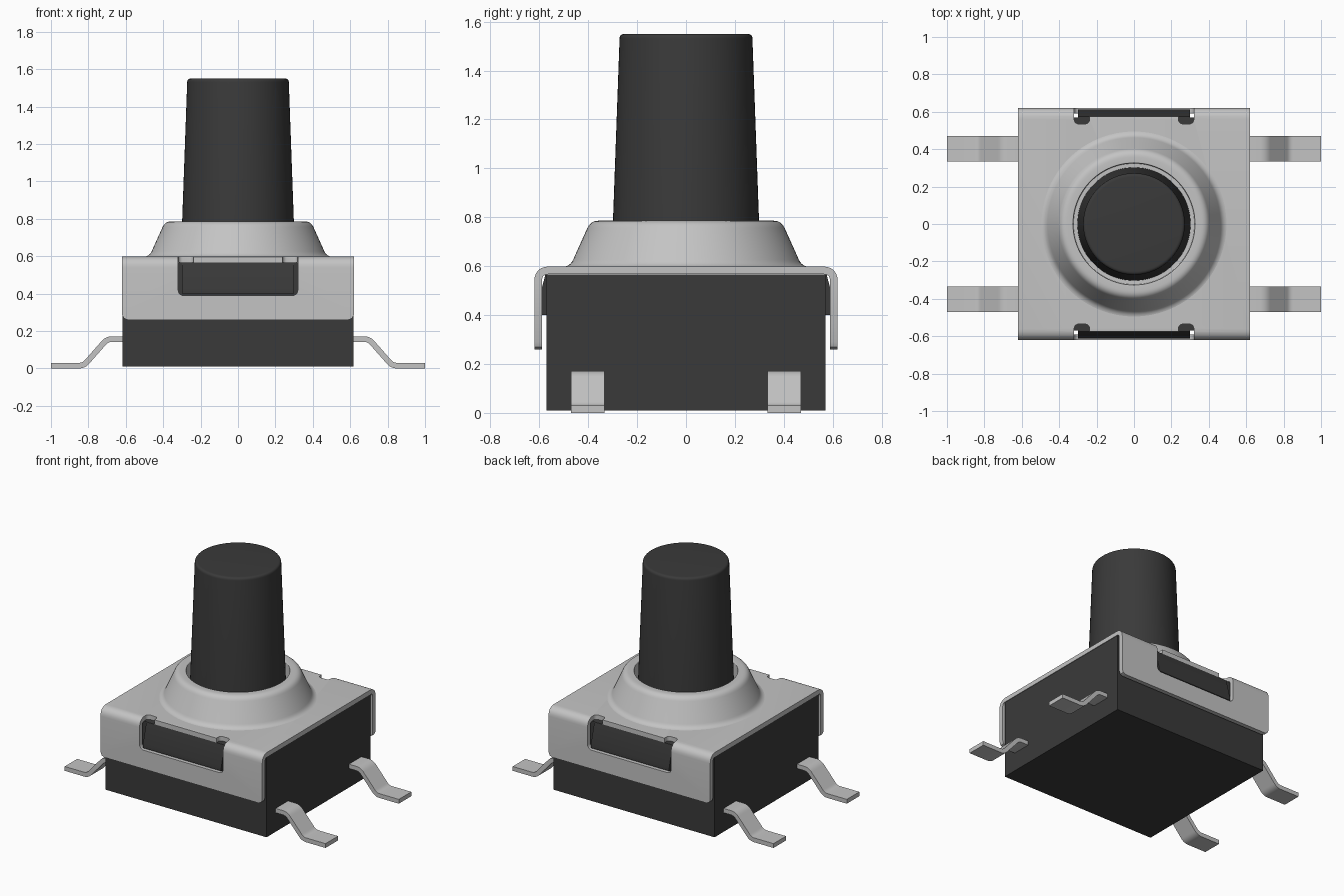
import bpy, bmesh, math
from mathutils import Vector

default = bpy.data.objects.get("Cube")
if default:
    bpy.data.objects.remove(default, do_unlink=True)


def material(name, value, rough):
    m = bpy.data.materials.new(name)
    m.use_nodes = True
    color = (value, value, value, 1)
    m.diffuse_color = color
    shader = m.node_tree.nodes["Principled BSDF"]
    shader.inputs["Base Color"].default_value = color
    shader.inputs["Roughness"].default_value = rough
    return m


METAL = material("light grey metal", 0.55, 0.5)
PLASTIC = material("dark grey plastic", 0.042, 0.6)


def finish(name, bm, mat, angle=30):
    bmesh.ops.recalc_face_normals(bm, faces=bm.faces)
    mesh = bpy.data.meshes.new(name)
    bm.to_mesh(mesh)
    bm.free()
    mesh.materials.append(mat)
    ob = bpy.data.objects.new(name, mesh)
    bpy.context.collection.objects.link(ob)
    smooth(ob, angle)
    return ob


def smooth(ob, angle=30):
    bpy.ops.object.select_all(action='DESELECT')
    ob.select_set(True)
    bpy.context.view_layer.objects.active = ob
    bpy.ops.object.shade_smooth_by_angle(angle=math.radians(angle))


def prism(points, axis, lo, hi):
    """Extrude a closed 2D outline along axis x or y (outline is the other axis and z)."""
    bm = bmesh.new()
    place = (lambda p, t: (t, p[0], p[1])) if axis == 'x' else (lambda p, t: (p[0], t, p[1]))
    a = [bm.verts.new(place(p, lo)) for p in points]
    b = [bm.verts.new(place(p, hi)) for p in points]
    bm.faces.new(a)
    bm.faces.new(b)
    for i in range(len(a)):
        j = (i + 1) % len(a)
        bm.faces.new((a[i], a[j], b[j], b[i]))
    return bm


def rounded(points, radii, steps=6):
    """Round the inner corners of an open path."""
    pts = [Vector(p) for p in points]
    out = [pts[0]]
    for p, c, n, r in zip(pts, pts[1:], pts[2:], radii):
        u, v = (p - c).normalized(), (n - c).normalized()
        d = r / math.tan(u.angle(v) / 2)
        a, b = c + u * d, c + v * d
        for k in range(steps + 1):
            t = k / steps
            out.append(a * (1 - t) ** 2 + c * 2 * t * (1 - t) + b * t * t)
    return out + [pts[-1]]


def sheet(path, thick):
    """Outline of a bent strip of even thickness around a path."""
    left, right = [], []
    for i, p in enumerate(path):
        d0 = (p - path[max(i - 1, 0)]).normalized()
        d1 = (path[min(i + 1, len(path) - 1)] - p).normalized()
        d = (d0 + d1).normalized()
        scale = 1 / max(d.dot(d1 if d1.length else d0), 0.5)
        n = Vector((-d.y, d.x)) * thick / 2 * scale
        left.append(p + n)
        right.append(p - n)
    return left + right[::-1]


def box(lo, hi, axis=None, radius=0):
    """Box whose edges along one axis may be rounded."""
    bm = bmesh.new()
    bmesh.ops.create_cube(bm, size=1)
    for v in bm.verts:
        v.co = [(l + h) / 2 + c * (h - l) for l, h, c in zip(lo, hi, v.co)]
    if axis is not None:
        edges = [e for e in bm.edges
                 if abs((e.verts[0].co - e.verts[1].co).normalized()[axis]) > 0.9]
        bmesh.ops.bevel(bm, geom=edges, offset=radius, segments=5, profile=0.5,
                        affect='EDGES')
    return bm


def lathe(name, points, mat, steps=96):
    bm = bmesh.new()
    verts = [bm.verts.new((r, 0, z)) for r, z in points]
    edges = [bm.edges.new(pair) for pair in zip(verts, verts[1:])]
    bmesh.ops.spin(bm, geom=verts + edges, axis=(0, 0, 1), cent=(0, 0, 0),
                   angle=math.tau, steps=steps)
    bmesh.ops.remove_doubles(bm, verts=bm.verts, dist=0.0005)
    return finish(name, bm, mat)


# Square plastic housing
finish("housing", box((-0.618, -0.57, 0.01), (0.618, 0.57, 0.566)), PLASTIC)

# Folded metal cover with clipped lower corners
fold = rounded([(-0.605, 0.26), (-0.605, 0.583), (0.605, 0.583), (0.605, 0.26)],
               [0.045, 0.045])
bm = prism(sheet(fold, 0.031), 'x', -0.62, 0.62)
corners = [e for e in bm.edges
           if all(v.co.z < 0.27 for v in e.verts)
           and abs(e.verts[0].co.x - e.verts[1].co.x) < 0.001]
bmesh.ops.bevel(bm, geom=corners, offset=0.03, segments=2, profile=0.5, affect='EDGES')
cover = finish("metal_cover", bm, METAL)

# Clip windows and their round relief notches, cut from the cover
cutters = []
for s in (-1, 1):
    def span(a, b):
        return sorted((s * a, s * b))
    y0, y1 = span(0.575, 0.70)
    cutters.append(finish("window_cutter", box((-0.32, y0, 0.39), (0.32, y1, 0.8), 1, 0.03),
                          METAL))
    y0, y1 = span(0.535, 0.595)
    for x in (-0.279, 0.279):
        cutters.append(finish("notch_cutter",
                              box((x - 0.041, y0, 0.52), (x + 0.041, y1, 0.7), 2, 0.024),
                              METAL))
for c in cutters:
    c.hide_render = True
    mod = cover.modifiers.new("cut", 'BOOLEAN')
    mod.operation = 'DIFFERENCE'
    mod.solver = 'EXACT'
    mod.object = c
bpy.context.view_layer.update()
graph = bpy.context.evaluated_depsgraph_get()
cut_mesh = bpy.data.meshes.new_from_object(cover.evaluated_get(graph))
cover.modifiers.clear()
cover.data = cut_mesh
for c in cutters:
    bpy.data.objects.remove(c, do_unlink=True)
smooth(cover)

# Sloped plastic latches inside the windows
for s, side in ((-1, "front"), (1, "back")):
    outline = [(s * y, z) for y, z in
               ((0.55, 0.40), (0.612, 0.40), (0.612, 0.425), (0.575, 0.566), (0.55, 0.566))]
    finish(side + "_latch", prism(outline, 'x', -0.30, 0.30), PLASTIC)

# Raised collar around the plunger
collar = rounded([(0.53, 0.597), (0.475, 0.597), (0.39, 0.786), (0.325, 0.786),
                  (0.325, 0.68), (0.27, 0.68)], [0.05, 0.05, 0.006, 0.004])
lathe("collar", collar, METAL)

# Tapered plunger
plunger = rounded([(0.305, 0.61), (0.271, 1.55), (0, 1.55)], [0.02])
lathe("plunger", [(0, 0.61)] + [tuple(p) for p in plunger], PLASTIC)

# Four bent leads
for sx, side in ((-1, "right"), (1, "left")):
    for sy, end in ((-1, "front"), (1, "back")):
        path = rounded([(sx * 0.58, 0.157), (sx * 0.70, 0.157),
                        (sx * 0.825, 0.015), (sx * 1.0, 0.015)], [0.06, 0.06])
        y0, y1 = sorted((sy * 0.333, sy * 0.47))
        finish(f"{end}_{side}_lead", prism(sheet(path, 0.03), 'y', y0, y1), METAL)
